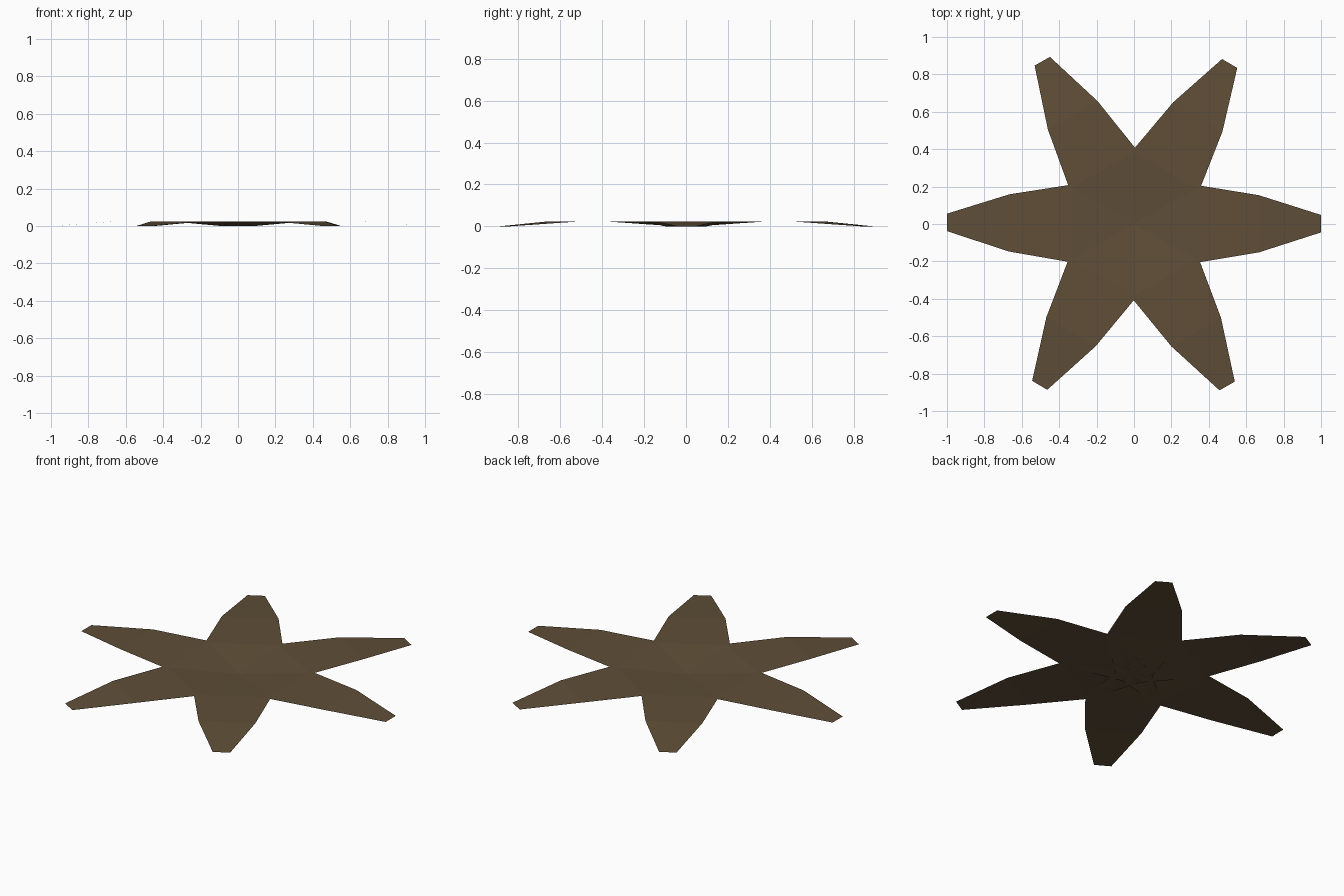
import bpy, bmesh, math
from mathutils import Matrix

if "Cube" in bpy.data.objects:
    bpy.data.objects.remove(bpy.data.objects["Cube"])

brown = bpy.data.materials.new("dry_leaf_brown")
brown.diffuse_color = (0.115, 0.077, 0.039, 1)
brown.use_nodes = True
brown.node_tree.nodes["Principled BSDF"].inputs["Base Color"].default_value = brown.diffuse_color

# Leaf profile from the centre outwards: distance, half width, height
PROFILE = [(0.0, 0.10, 0.0), (0.333, 0.208, 0.024),
           (0.667, 0.153, 0.024), (0.999, 0.047, 0.0)]

# Slightly uneven leaf directions in degrees
ANGLES = [0.1, 59.2, 119.4, 179.5, 239.7, 299.9]


def make_leaf(name, angle):
    """One arched leaf sheet, bent across three segments."""
    bm = bmesh.new()
    rows = [(bm.verts.new((d, -w, z)), bm.verts.new((d, w, z)))
            for d, w, z in PROFILE]
    for (a, b), (c, d) in zip(rows, rows[1:]):
        bm.faces.new((a, c, d, b))
    bm.transform(Matrix.Rotation(math.radians(angle), 4, 'Z'))
    mesh = bpy.data.meshes.new(name)
    bm.to_mesh(mesh)
    bm.free()
    mesh.materials.append(brown)
    bpy.context.collection.objects.link(bpy.data.objects.new(name, mesh))


# Six leaves overlapping in a rosette
for i, angle in enumerate(ANGLES, 1):
    make_leaf(f"leaf_{i}", angle)
